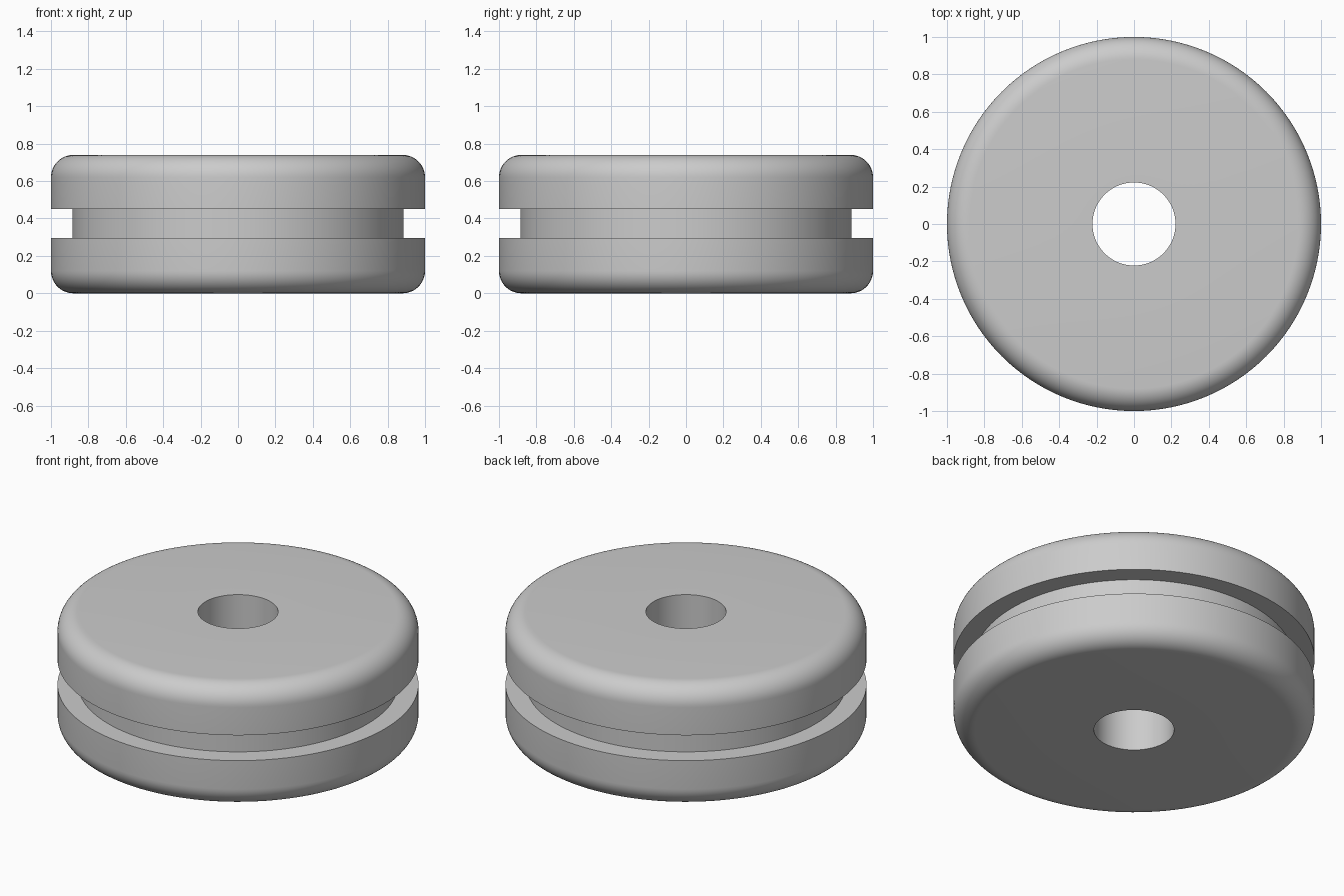
import bpy, bmesh, math

cube = bpy.data.objects.get("Cube")
if cube:
    bpy.data.objects.remove(cube, do_unlink=True)

SEGMENTS = 128
HEIGHT, OUTER, HOLE, GROOVE = 0.74, 1.0, 0.222, 0.885
GROOVE_LOW, GROOVE_HIGH, FILLET = 0.295, 0.45, 0.12

# Single grey rubber colour
rubber = bpy.data.materials.new("grey rubber")
rubber.use_nodes = True
colour = (0.6, 0.6, 0.6, 1)
rubber.diffuse_color = colour
rubber.node_tree.nodes["Principled BSDF"].inputs["Base Color"].default_value = colour


def fillet(z, start):
    """Quarter-round edge of the profile, in the order of rising z."""
    steps = 12
    angles = [math.radians(start + 90 * i / steps) for i in range(steps + 1)]
    return [(OUTER - FILLET + FILLET * math.cos(a), z + FILLET * math.sin(a))
            for a in angles]


# Closed cross-section: bore, lower flange, groove, upper flange
profile = [(HOLE, 0)]
profile += fillet(FILLET, -90)
profile += [(OUTER, GROOVE_LOW), (GROOVE, GROOVE_LOW),
            (GROOVE, GROOVE_HIGH), (OUTER, GROOVE_HIGH)]
profile += fillet(HEIGHT - FILLET, 0)
profile += [(HOLE, HEIGHT)]

# Revolve the section around z
bm = bmesh.new()
points = [bm.verts.new((r, 0, z)) for r, z in profile]
edges = [bm.edges.new((p, points[(i + 1) % len(points)]))
         for i, p in enumerate(points)]
bmesh.ops.spin(bm, geom=points + edges, cent=(0, 0, 0), axis=(0, 0, 1),
               angle=math.tau, steps=SEGMENTS, use_merge=False)
bmesh.ops.remove_doubles(bm, verts=bm.verts, dist=0.0001)
bmesh.ops.recalc_face_normals(bm, faces=bm.faces)

mesh = bpy.data.meshes.new("grommet_ring")
bm.to_mesh(mesh)
bm.free()
mesh.materials.append(rubber)
ring = bpy.data.objects.new("grommet_ring", mesh)
bpy.context.collection.objects.link(ring)

# Smooth rounds with crisp groove and bore edges
bpy.ops.object.select_all(action='DESELECT')
ring.select_set(True)
bpy.context.view_layer.objects.active = ring
bpy.ops.object.shade_smooth_by_angle(angle=math.radians(30))
